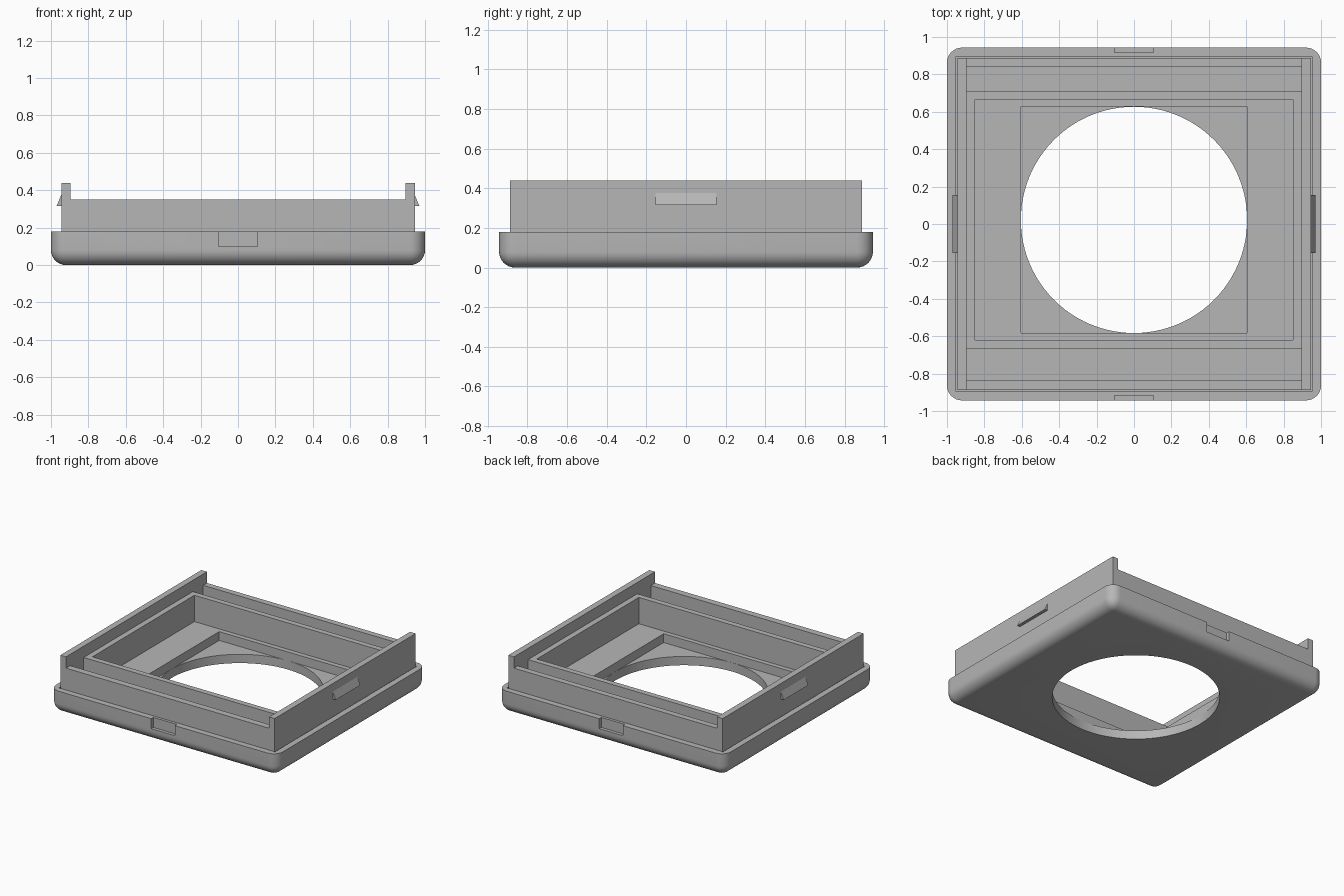
import bpy
import bmesh
import math
from mathutils import Vector

default_cube = bpy.data.objects.get("Cube")
if default_cube:
    bpy.data.objects.remove(default_cube, do_unlink=True)

grey = bpy.data.materials.new("plain_grey")
grey.use_nodes = True
grey.diffuse_color = (0.47, 0.47, 0.47, 1)
grey.node_tree.nodes["Principled BSDF"].inputs["Base Color"].default_value = grey.diffuse_color


def make_object(name, bm):
    bmesh.ops.recalc_face_normals(bm, faces=bm.faces)
    mesh = bpy.data.meshes.new(name)
    bm.to_mesh(mesh)
    bm.free()
    mesh.materials.append(grey)
    obj = bpy.data.objects.new(name, mesh)
    bpy.context.collection.objects.link(obj)
    return obj


def box(name, x, y, z, radius=0):
    """Box between (min, max) pairs; a radius rounds all but the top edges."""
    bm = bmesh.new()
    bmesh.ops.create_cube(bm, size=1)
    for v in bm.verts:
        v.co = Vector([r[1] if c > 0 else r[0] for c, r in zip(v.co, (x, y, z))])
    if radius:
        edges = [e for e in bm.edges if min(v.co.z for v in e.verts) < z[1]]
        bmesh.ops.bevel(bm, geom=edges, offset=radius, segments=8, profile=0.5,
                        affect='EDGES', clamp_overlap=True)
    return make_object(name, bm)


def select_only(obj):
    bpy.ops.object.select_all(action='DESELECT')
    obj.select_set(True)
    bpy.context.view_layer.objects.active = obj


def cut(obj, cutter):
    cutter.hide_render = True
    mod = obj.modifiers.new("cut", 'BOOLEAN')
    mod.operation = 'DIFFERENCE'
    mod.solver = 'EXACT'
    mod.object = cutter
    select_only(obj)
    bpy.ops.object.modifier_apply(modifier=mod.name)
    bpy.data.objects.remove(cutter, do_unlink=True)


FLOOR, LEDGE, RIM, WALL, RAIL = 0.07, 0.14, 0.18, 0.35, 0.44
HOLE_Y, HOLE_R = 0.022, 0.605

# Outer tray with rounded corners and bottom
tray = box("tray", (-1, 1), (-0.943, 0.943), (0, RIM), 0.08)
cut(tray, box("tray_cutter", (-0.952, 0.952), (-0.895, 0.895), (FLOOR, 1)))

# Round opening through the tray floor
bm = bmesh.new()
bmesh.ops.create_cone(bm, cap_ends=True, segments=96, radius1=HOLE_R, radius2=HOLE_R, depth=1)
bmesh.ops.translate(bm, verts=bm.verts, vec=(0, HOLE_Y, 0))
cut(tray, make_object("hole_cutter", bm))

# Notches in the front and back rims
for y in ((-1, -0.917), (0.917, 1)):
    cut(tray, box("notch_cutter", (-0.105, 0.105), y, (0.1, 1)))
select_only(tray)
bpy.ops.object.shade_smooth_by_angle(angle=math.radians(30))

# Insert with low front and back walls and tall side rails
insert = box("insert", (-0.945, 0.945), (-0.888, 0.888), (FLOOR, RAIL))
cut(insert, box("rail_cutter", (-0.895, 0.895), (-1, 1), (WALL, 1)))
for y in ((-0.835, -0.665), (0.71, 0.84)):
    cut(insert, box("channel_cutter", (-0.895, 0.895), y, (LEDGE, 1)))
cut(insert, box("well_cutter", (-0.85, 0.85), (-0.62, 0.665), (LEDGE, 1)))
cut(insert, box("window_cutter", (-HOLE_R, HOLE_R),
                (HOLE_Y - HOLE_R, HOLE_Y + HOLE_R), (-1, 1)))

# Wedge clips on the outside of the rails
for side, name in ((1, "left_clip"), (-1, "right_clip")):
    bm = bmesh.new()
    profile = [(0.94, 0.315), (0.97, 0.315), (0.945, 0.375), (0.94, 0.375)]
    face = bm.faces.new([bm.verts.new((side * x, -0.155, z)) for x, z in profile])
    grown = bmesh.ops.extrude_face_region(bm, geom=[face])["geom"]
    bmesh.ops.translate(bm, vec=(0, 0.31, 0),
                        verts=[g for g in grown if isinstance(g, bmesh.types.BMVert)])
    make_object(name, bm)
